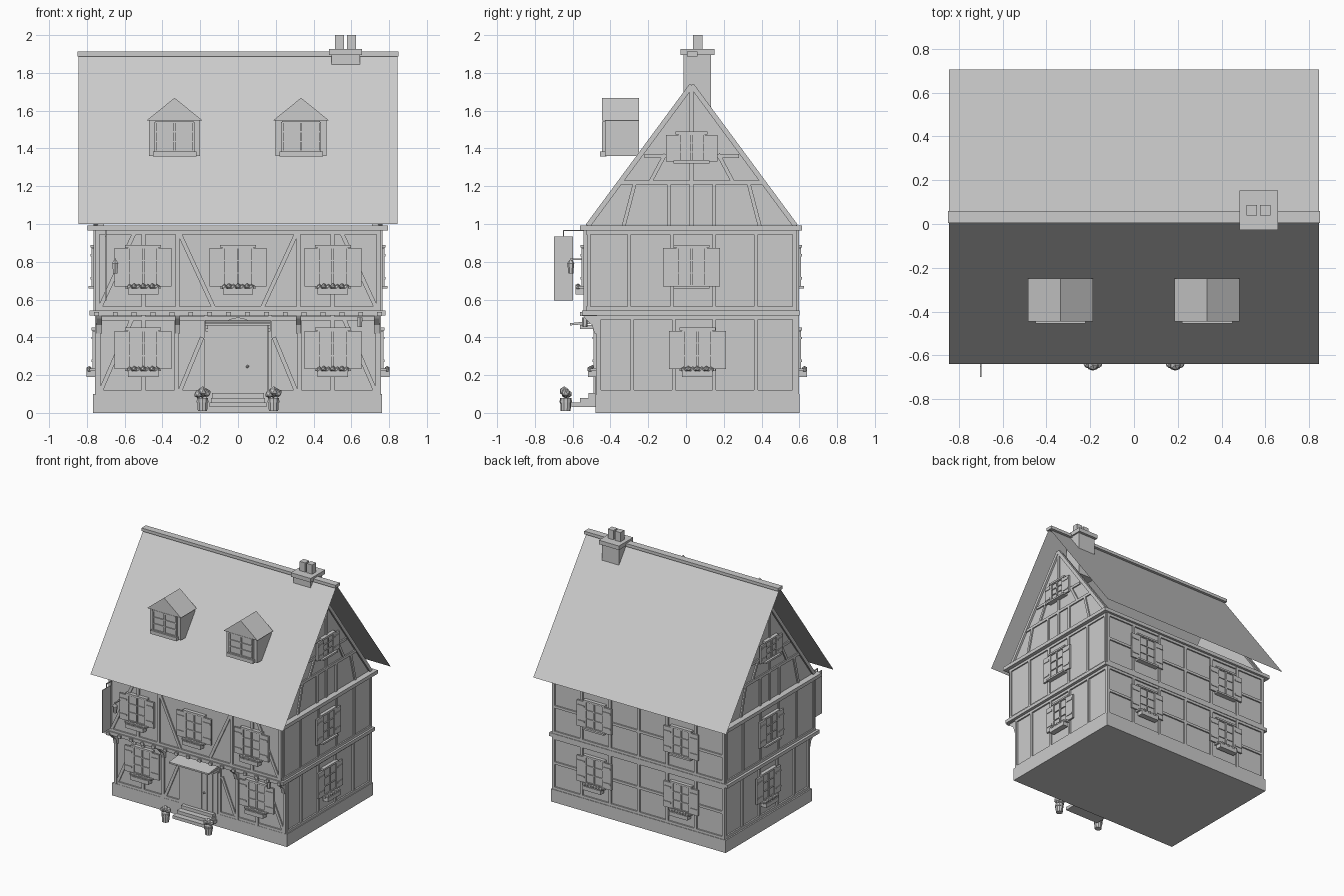
import bpy, bmesh, math
from mathutils import Matrix, Vector

if "Cube" in bpy.data.objects:
    bpy.data.objects.remove(bpy.data.objects["Cube"])

parts = {}
# each wall frame maps (along wall, outward distance, height) to world
FACES = {
    'front': lambda u, d, z: Vector((u, -d, z)),
    'back': lambda u, d, z: Vector((u, d, z)),
    'right': lambda u, d, z: Vector((d, u, z)),
    'left': lambda u, d, z: Vector((-d, u, z)),
}


def mesh(name):
    return parts.setdefault(name, bmesh.new()) if name not in parts else parts[name]


def prism(name, face, pts, d0, d1):
    bm, f = mesh(name), FACES[face]
    a = [bm.verts.new(f(u, d0, z)) for u, z in pts]
    b = [bm.verts.new(f(u, d1, z)) for u, z in pts]
    n = len(pts)
    bm.faces.new(a)
    bm.faces.new(b[::-1])
    for i in range(n):
        bm.faces.new((a[i], b[i], b[(i + 1) % n], a[(i + 1) % n]))


def slab(name, face, u0, u1, z0, z1, d0, d1):
    prism(name, face, [(u0, z0), (u1, z0), (u1, z1), (u0, z1)], d0, d1)


def box(name, x0, x1, y0, y1, z0, z1):
    slab(name, 'back', x0, x1, z0, z1, y0, y1)


def bar(name, face, p, q, w, d0, d1):
    p, q = Vector(p), Vector(q)
    n = (q - p).normalized()
    n = Vector((-n.y, n.x)) * w / 2
    prism(name, face, [tuple(v) for v in (p + n, q + n, q - n, p - n)], d0, d1)


def ball(name, co, r):
    bmesh.ops.create_icosphere(mesh(name), subdivisions=1, radius=r, matrix=Matrix.Translation(co))


def tube(name, co, r0, r1, h, n=10):
    bmesh.ops.create_cone(mesh(name), cap_ends=True, segments=n, radius1=r0, radius2=r1,
                          depth=h, matrix=Matrix.Translation(co))


def panes(face, u, z0, z1, d, w, rows=3):
    # glass, surrounding frame and glazing bars
    slab('window_glass', face, u - w / 2, u + w / 2, z0, z1, d - .01, d + .006)
    for s in (-1, 0, 1):
        bar('window_frame', face, (u + s * w / 2, z0), (u + s * w / 2, z1), .012, d, d + .014)
    for i in range(rows + 1):
        z = z0 + (z1 - z0) * i / rows
        bar('window_frame', face, (u - w / 2, z), (u + w / 2, z), .01 if i % rows == 0 else .006, d, d + .013)


def window(face, u, z0, z1, d, flowers=False, w=.15, sw=.073):
    panes(face, u, z0, z1, d, w)
    slab('lintel', face, u - w / 2 - .02, u + w / 2 + .02, z1, z1 + .014, d - .01, d + .018)
    slab('sill', face, u - .095, u + .095, z0 - .014, z0, d - .01, d + .03)
    for s in (-1, 1):
        c = u + s * (w / 2 + sw / 2 + .003)
        slab('shutter', face, c - sw / 2, c + sw / 2, z0 - .003, z1 - .003, d, d + .014)
        for t in (.2, .8):
            z = z0 + (z1 - z0) * t
            slab('shutter_batten', face, c - sw / 2 + .006, c + sw / 2 - .006, z - .006, z + .006, d, d + .019)
    if flowers:
        slab('flower_box', face, u - .08, u + .08, z0 - .045, z0 - .014, d, d + .045)
        for i in range(7):
            ball('flowers', FACES[face](u - .072 + i * .024, d + .032, z0 - .006 + .004 * (i % 2)), .016)


# stone plinth and storey walls
box('plinth', -.768, .763, -.478, .60, 0, .10)
box('ground_floor_wall', -.745, .745, -.465, .585, .10, .52)
box('upper_floor_wall', -.755, .755, -.53, .585, .53, .97)
box('storey_beam', -.785, .78, -.55, .60, .515, .542)
box('wall_plate', -.797, .795, -.562, .615, .965, .993)
for i in range(16):
    x = -.75 + i * .1
    box('joist_end', x - .013, x + .013, -.562, -.47, .513, .535)

# gables with timber frame and window
GY = .03
for f in ('left', 'right'):
    prism('gable_wall', f, [(-.53, .99), (.59, .99), (GY, 1.74)], .71, .75)
    for s in (-1, 1):
        bar('gable_timber', f, (GY + s * .55, .99), (GY, 1.735), .026, .74, .765)
        bar('gable_timber', f, (GY + s * .12, .99), (GY + s * .12, 1.22), .02, .74, .76)
        bar('gable_timber', f, (GY + s * .30, 1.22), (GY + s * .36, .99), .02, .74, .76)
        bar('gable_timber', f, (GY + s * .14, 1.37), (GY + s * .22, 1.22), .02, .74, .76)
    bar('gable_timber', f, (GY - .38, 1.22), (GY + .38, 1.22), .022, .74, .76)
    bar('gable_timber', f, (GY - .25, 1.36), (GY + .25, 1.36), .02, .74, .76)
    bar('gable_timber', f, (GY, .99), (GY, 1.72), .022, .74, .76)
    window(f, GY, 1.335, 1.475, .76, w=.13, sw=.068)

# side wall timbers and windows
for f in ('left', 'right'):
    for y in (-.46, -.285, -.065, .15, .37, .575):
        bar('side_post', f, (y, .10), (y, .52), .02, .74, .757)
    for y in (-.515, -.3, -.075, .15, .37, .575):
        bar('side_post', f, (y, .54), (y, .97), .02, .75, .765)
    for y0, z, d in ((-.47, .11, .757), (-.47, .505, .757), (-.53, .552, .765), (-.53, .955, .765)):
        bar('side_rail', f, (y0, z), (.585, z), .02, .74, d)
    window(f, .06, .235, .437, .757, True)
    window(f, GY, .672, .875, .762)

# back wall timbers and windows
for x in (-.745, -.5, -.25, 0, .25, .5, .745):
    bar('back_post', 'back', (x, .10), (x, .52), .022, .58, .597)
    bar('back_post', 'back', (x, .54), (x, .97), .022, .58, .597)
for z in (.11, .31, .505, .552, .755, .955):
    bar('back_rail', 'back', (-.75, z), (.75, z), .02, .58, .596)
for x in (-.38, .38):
    window('back', x, .235, .437, .596, True)
    window('back', x, .672, .875, .596)

# front wall timbers, braces and windows
for s in (-1, 1):
    for x in (.74, .5, .325, .17):
        bar('front_post', 'front', (s * x, .10), (s * x, .515), .022, .46, .477)
    for x in (.745, .5, .32):
        bar('front_post', 'front', (s * x, .54), (s * x, .97), .022, .52, .542)
    bar('front_brace', 'front', (s * .73, .11), (s * .56, .50), .022, .46, .475)
    bar('front_brace', 'front', (s * .31, .11), (s * .19, .40), .022, .46, .475)
    bar('front_brace', 'front', (s * .31, .95), (s * .13, .56), .022, .52, .54)
    bar('front_brace', 'front', (s * .55, .95), (s * .73, .56), .022, .52, .54)
    window('front', s * .502, .235, .437, .475, True)
    # curved jetty brackets at the corners and beside the door
    for x in (.735, .32):
        prism('jetty_bracket', 'right', [(-.465, .42), (-.485, .42), (-.497, .465), (-.535, .5),
                                         (-.545, .515), (-.465, .515)], s * x - .014, s * x + .014)
for x in (-.502, 0, .502):
    window('front', x, .672, .875, .54, True)
for z, d in ((.11, .476), (.50, .476), (.552, .541), (.955, .541)):
    bar('front_rail', 'front', (-.75, z), (.75, z), .02, .46, d)

# arched double door, canopy and steps
slab('door_frame', 'front', -.16, .157, .10, .47, .46, .483)
arch = [(.085 * math.cos(math.pi * i / 10), .44 + .065 * math.sin(math.pi * i / 10)) for i in range(11)]
prism('door_fanlight', 'front', arch, .46, .488)
for i in range(5):
    slab('door_plank', 'front', -.122 + i * .049, -.076 + i * .049, .10, .44, .47, .489)
ball('door_knob', (.05, -.495, .245), .009)
prism('door_canopy', 'right', [(-.615, .463), (-.47, .475), (-.47, .49), (-.615, .475)], -.175, .172)
for s in (-1, 1):
    box('canopy_bracket', s * .165 - .006, s * .165 + .006, -.56, -.475, .445, .466)
    box('canopy_bracket', s * .165 - .006, s * .165 + .006, -.49, -.475, .43, .466)
for i in range(3):
    h = .15 - i * .006
    box('door_step', -h, h, -.605 + i * .044, -.475, .03 + i * .025, .055 + i * .025)

# barrel planters
for s in (-1, 1):
    x, y = s * .188, -.637
    tube('planter', (x, y, .045), .026, .031, .07)
    tube('planter_hoop', (x, y, .06), .033, .033, .01)
    for dx, dy, z, r in ((-.022, 0, .10, .024), (.022, 0, .105, .024), (0, -.008, .115, .026), (0, .012, .10, .022)):
        ball('planter_bush', (x + dx, y + dy, z), r)

# hanging sign, lanterns
box('sign_board', -.703, -.697, -.70, -.597, .595, .935)
box('sign_arm', -.704, -.696, -.65, -.53, .962, .969)
box('sign_arm', -.703, -.697, -.65, -.645, .93, .966)
box('lantern_arm', -.655, -.645, -.615, -.53, .81, .818)
tube('lantern', (-.65, -.61, .765), .013, .018, .055, 6)
tube('lantern_cap', (-.65, -.61, .80), .022, .006, .02, 6)
tube('small_lantern', (.645, -.535, .48), .013, .016, .05, 6)

# thin roof sheets and ridge
bm = mesh('roof')
ridge = [bm.verts.new((x, GY, 1.90)) for x in (-.845, .845)]
for y in (-.64, .705):
    e = [bm.verts.new((x, y, 1.0)) for x in (-.845, .845)]
    bm.faces.new((e[0], e[1], ridge[1], ridge[0]))
box('ridge_cap', -.85, .85, .005, .06, 1.888, 1.912)

# dormers
for x in (-.336, .334):
    slab('dormer_wall', 'front', x - .135, x + .135, 1.36, 1.55, .25, .43)
    prism('dormer_roof', 'front', [(x - .148, 1.548), (x + .148, 1.548), (x, 1.668)], .248, .446)
    panes('front', x, 1.385, 1.54, .43, .20)
    slab('dormer_sill', 'front', x - .115, x + .115, 1.357, 1.385, .42, .455)

# chimney
box('chimney_stack', .495, .645, -.012, .132, 1.55, 1.90)
box('chimney_cap', .482, .657, -.028, .152, 1.895, 1.927)
for x in (.538, .60):
    box('chimney_pot', x - .024, x + .024, .038, .087, 1.92, 2.0)

# turn the collected meshes into objects
for name, bm in parts.items():
    bmesh.ops.recalc_face_normals(bm, faces=bm.faces[:])
    me = bpy.data.meshes.new(name)
    bm.to_mesh(me)
    bm.free()
    bpy.context.collection.objects.link(bpy.data.objects.new(name, me))
